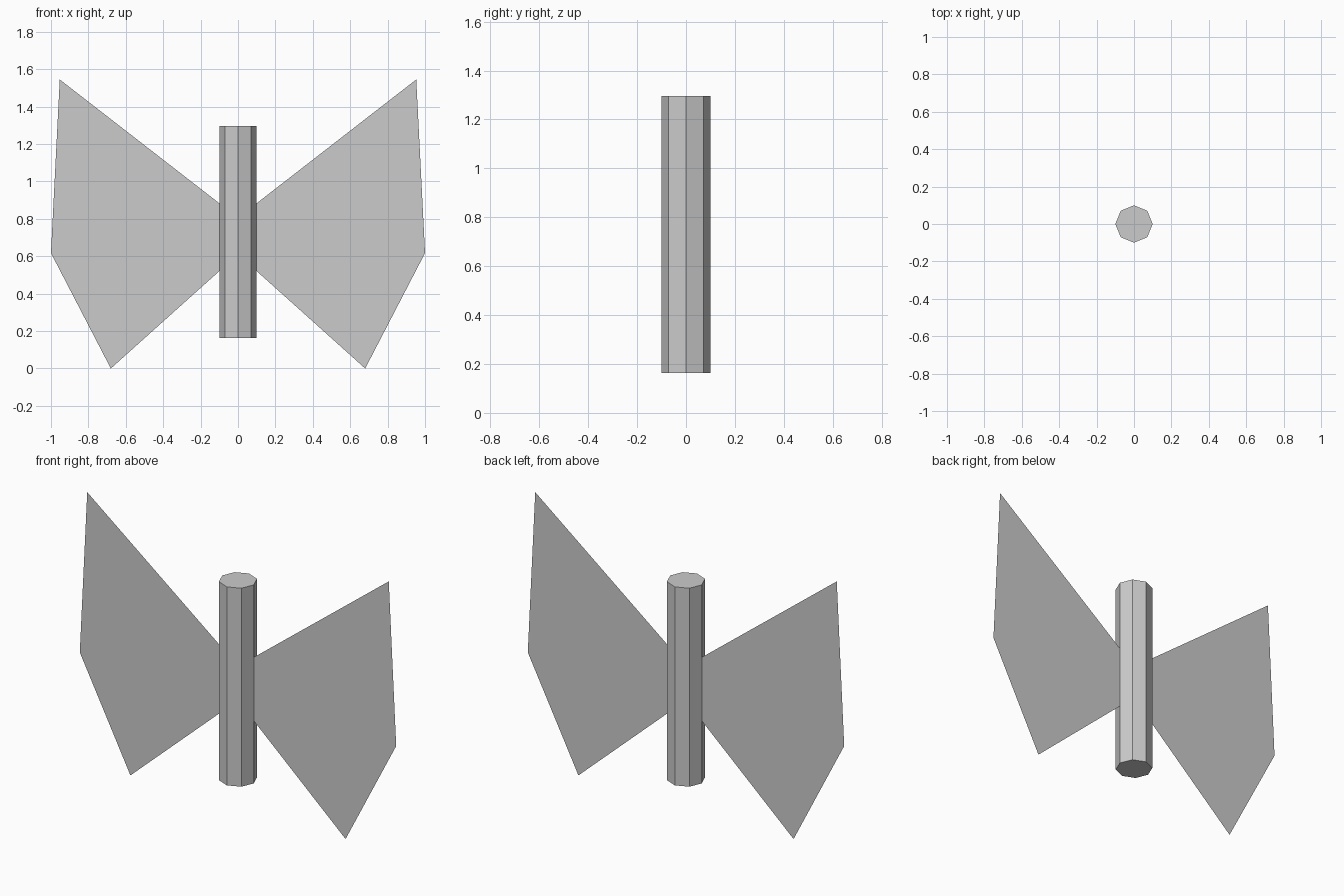
import bpy

if "Cube" in bpy.data.objects:
    bpy.data.objects.remove(bpy.data.objects["Cube"])

# Body: upright octagonal prism
Z_LOW, Z_HIGH = 0.163, 1.297
bpy.ops.mesh.primitive_cylinder_add(
    vertices=8, radius=0.1, depth=Z_HIGH - Z_LOW,
    location=(0, 0, (Z_LOW + Z_HIGH) / 2))
bpy.context.object.name = "body"

# Wing outline in the x-z plane, continued to the body's axis
OUTLINE = [(0, 0.61), (0.68, 0), (1.0, 0.617), (0.953, 1.545), (0, 0.806)]


def add_wing(name, side):
    """Make one flat, paper-thin wing on the given side (+1 or -1)."""
    points = [(side * x, 0, z) for x, z in OUTLINE]
    if side < 0:
        points.reverse()
    mesh = bpy.data.meshes.new(name)
    mesh.from_pydata(points, [], [tuple(range(len(points)))])
    bpy.context.collection.objects.link(bpy.data.objects.new(name, mesh))


# Pair of wings
add_wing("right_wing", 1)
add_wing("left_wing", -1)
